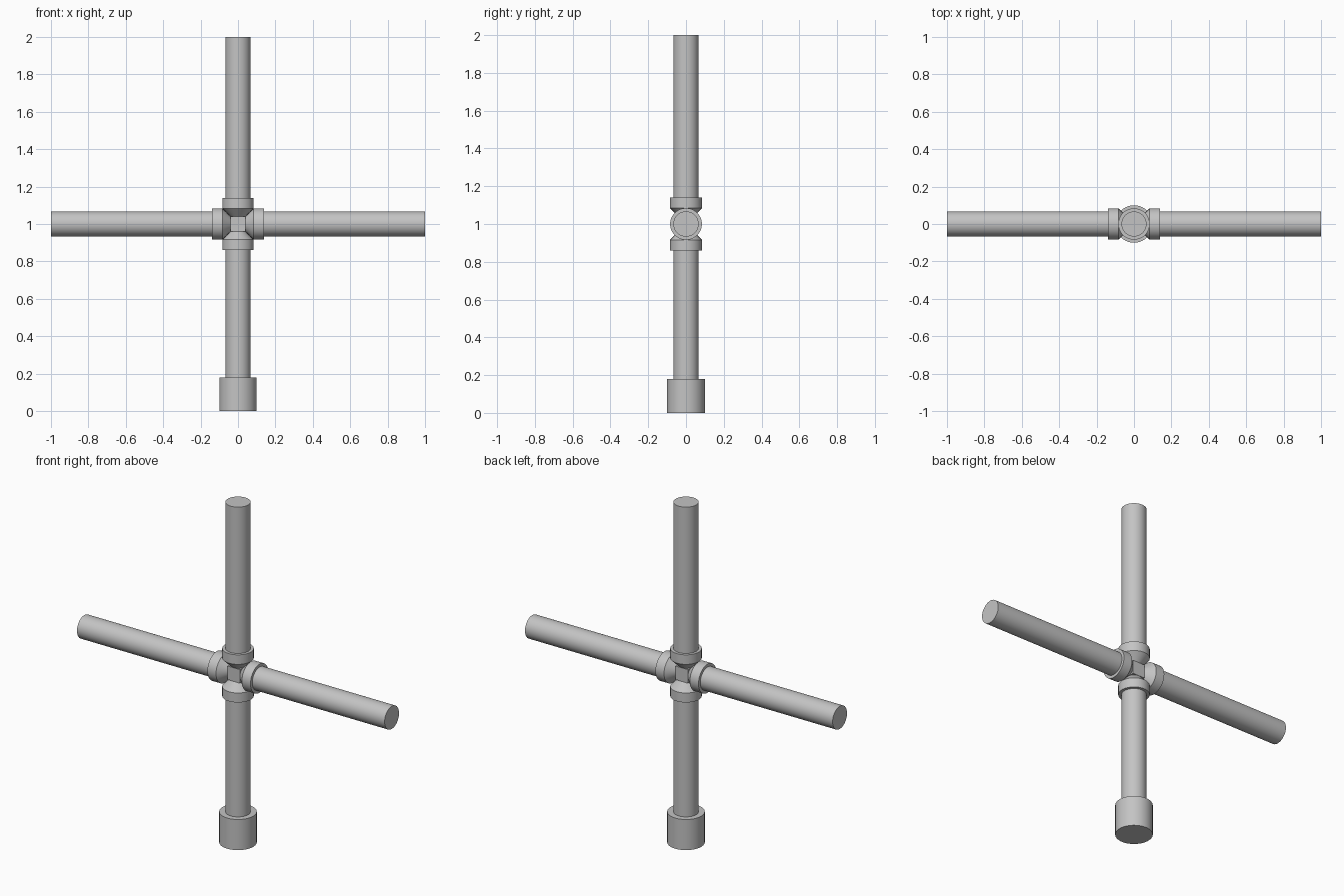
import bpy
import math
from mathutils import Matrix

cube = bpy.data.objects.get("Cube")
if cube:
    bpy.data.objects.remove(cube, do_unlink=True)

grey = bpy.data.materials.new("plain grey")
grey.use_nodes = True
colour = (0.55, 0.55, 0.55, 1)
grey.diffuse_color = colour
grey.node_tree.nodes["Principled BSDF"].inputs["Base Color"].default_value = colour

CENTRE = 1.0
PIPE = 0.067
SOCKET = 0.084
SOCKET_END = 0.14
HUB = 0.04
SIDES = 64


def lathe(name, profile, placement):
    """Spin a closed (radius, height) outline round z, then place it."""
    verts, faces = [], []
    for radius, height in profile:
        for i in range(SIDES):
            a = 2 * math.pi * i / SIDES
            verts.append((radius * math.cos(a), radius * math.sin(a), height))
    for k in range(len(profile) - 1):
        for i in range(SIDES):
            j = (i + 1) % SIDES
            low, high = k * SIDES, (k + 1) * SIDES
            faces.append((low + i, low + j, high + j, high + i))
    faces.append(tuple(reversed(range(SIDES))))
    last = (len(profile) - 1) * SIDES
    faces.append(tuple(range(last, last + SIDES)))
    mesh = bpy.data.meshes.new(name)
    mesh.from_pydata(verts, [], faces)
    mesh.transform(placement)
    mesh.materials.append(grey)
    obj = bpy.data.objects.new(name, mesh)
    bpy.context.collection.objects.link(obj)
    bpy.ops.object.select_all(action="DESELECT")
    obj.select_set(True)
    bpy.context.view_layer.objects.active = obj
    bpy.ops.object.shade_smooth_by_angle(angle=math.radians(30))
    return obj


# Four pipes, each held in a socket that tapers in towards the hub
middle = Matrix.Translation((0, 0, CENTRE))
for name, angle in (("upper", 0), ("left", 90), ("lower", 180), ("right", 270)):
    placement = middle @ Matrix.Rotation(math.radians(angle), 4, "Y")
    lathe(name + "_socket",
          [(HUB, HUB), (SOCKET, SOCKET), (SOCKET, SOCKET_END)], placement)
    lathe(name + "_pipe", [(PIPE, SOCKET_END - 0.02), (PIPE, 1.0)], placement)

# Small block joining the sockets
bpy.ops.mesh.primitive_cube_add(size=2 * HUB, location=(0, 0, CENTRE))
hub = bpy.context.object
hub.name = "hub"
hub.data.materials.append(grey)

# Foot cap under the lower pipe
lathe("foot_cap", [(0.1, 0), (0.1, 0.18)], Matrix.Identity(4))
